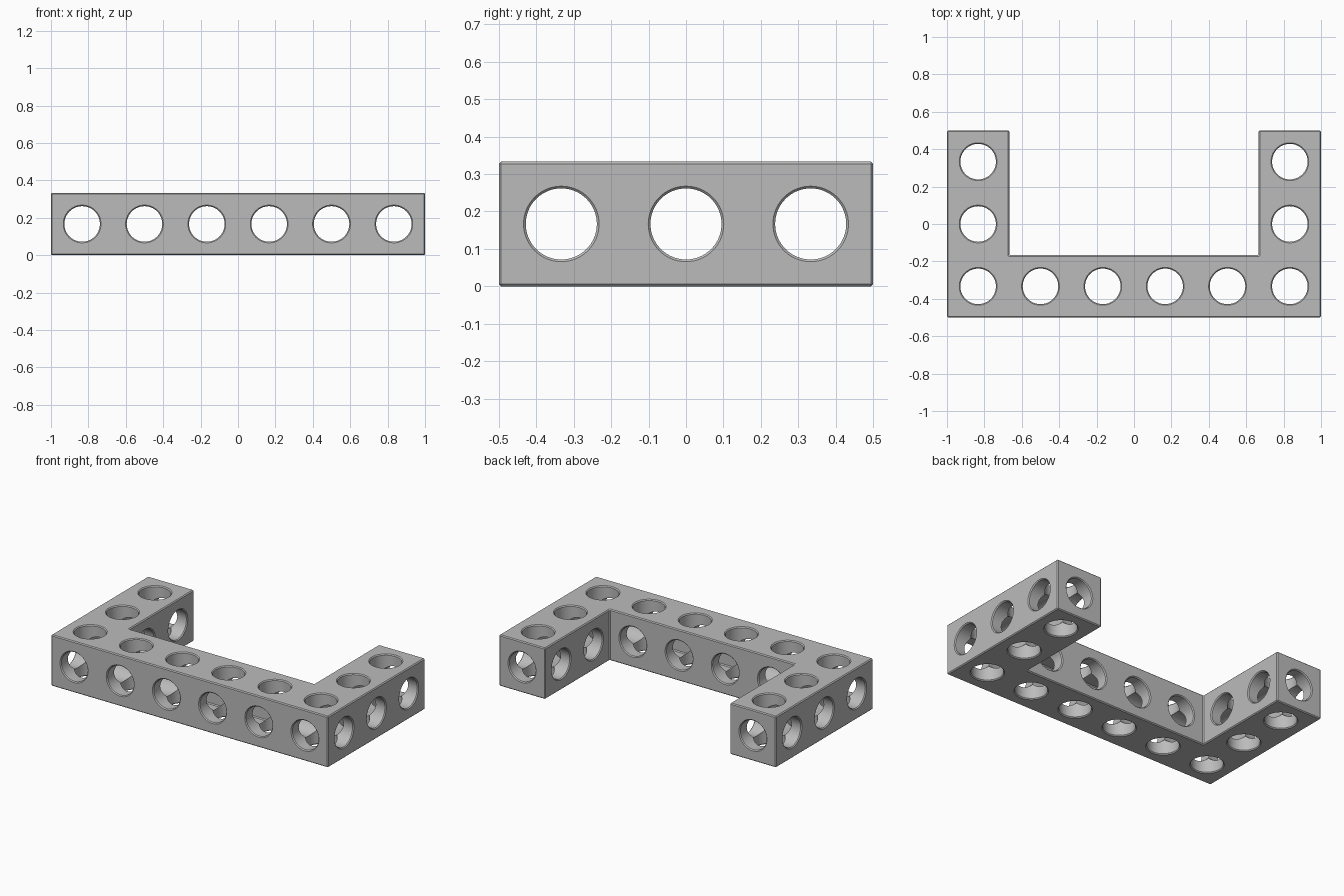
import bpy
import bmesh
import math
from mathutils import Matrix, Vector

if "Cube" in bpy.data.objects:
    bpy.data.objects.remove(bpy.data.objects["Cube"], do_unlink=True)

PITCH = 1 / 3       # hole spacing, also the beam's width and height
BORE = 0.095        # hole radius
CHAMFER = 0.006
SEGMENTS = 64
MID = PITCH / 2

grey = bpy.data.materials.new("Mid grey")
grey.use_nodes = True
colour = (0.5, 0.5, 0.5, 1)
grey.diffuse_color = colour
grey.node_tree.nodes["Principled BSDF"].inputs["Base Color"].default_value = colour


def make_object(name, bm):
    bmesh.ops.recalc_face_normals(bm, faces=bm.faces)
    mesh = bpy.data.meshes.new(name)
    bm.to_mesh(mesh)
    bm.free()
    mesh.materials.append(grey)
    obj = bpy.data.objects.new(name, mesh)
    bpy.context.collection.objects.link(obj)
    return obj


def add_drill(bm, axis, centre, length):
    """Closed round bar with flared ends, which chamfer the hole rims."""
    half = length / 2
    over = 0.01
    neck, flare = half - CHAMFER, BORE + CHAMFER + over
    profile = [(0, -half - over), (flare, -half - over), (BORE, -neck),
               (BORE, neck), (flare, half + over), (0, half + over)]
    part = bmesh.new()
    verts = [part.verts.new((r, 0, z)) for r, z in profile]
    edges = [part.edges.new(pair) for pair in zip(verts, verts[1:])]
    bmesh.ops.spin(part, geom=verts + edges, axis=(0, 0, 1), cent=(0, 0, 0),
                   angle=math.tau, steps=SEGMENTS)
    bmesh.ops.remove_doubles(part, verts=part.verts, dist=0.0001)
    turn = Vector(axis).to_track_quat("Z", "Y").to_matrix().to_4x4()
    part.transform(Matrix.Translation(centre) @ turn)
    temp = bpy.data.meshes.new("drill")
    part.to_mesh(temp)
    part.free()
    bm.from_mesh(temp)
    bpy.data.meshes.remove(temp)


# U-shaped beam
inner = 1 - PITCH
outline = [(-1, -0.5), (1, -0.5), (1, 0.5), (inner, 0.5), (inner, -0.5 + PITCH),
           (-inner, -0.5 + PITCH), (-inner, 0.5), (-1, 0.5)]
bm = bmesh.new()
base = bm.faces.new([bm.verts.new((x, y, 0)) for x, y in outline])
top = bmesh.ops.extrude_face_region(bm, geom=[base])["geom"]
bmesh.ops.translate(bm, vec=(0, 0, PITCH),
                    verts=[v for v in top if isinstance(v, bmesh.types.BMVert)])
beam = make_object("u_shaped_beam", bm)
bevel = beam.modifiers.new("edge chamfer", "BEVEL")
bevel.width = CHAMFER
bevel.segments = 1

# Hole centres along each direction
columns = [(i - 2.5) * PITCH for i in range(6)]
rows = [(i - 1) * PITCH for i in range(3)]
ends = (columns[0], columns[-1])

upright, lengthwise, crosswise = bmesh.new(), bmesh.new(), bmesh.new()
for x in columns:
    is_arm = x in ends
    for y in rows if is_arm else rows[:1]:
        add_drill(upright, (0, 0, 1), (x, y, MID), PITCH)
    if is_arm:
        add_drill(lengthwise, (0, 1, 0), (x, 0, MID), 1)
    else:
        add_drill(lengthwise, (0, 1, 0), (x, rows[0], MID), PITCH)
add_drill(crosswise, (1, 0, 0), (0, rows[0], MID), 2)
for x in ends:
    for y in rows[1:]:
        add_drill(crosswise, (1, 0, 0), (x, y, MID), PITCH)

cutters = [make_object(name, mesh) for name, mesh in (
    ("upright_hole_cutter", upright),
    ("lengthwise_hole_cutter", lengthwise),
    ("crosswise_hole_cutter", crosswise))]
for cutter in cutters:
    cutter.hide_render = True
    cut = beam.modifiers.new(cutter.name, "BOOLEAN")
    cut.operation = "DIFFERENCE"
    cut.solver = "EXACT"
    cut.object = cutter

# Apply the cuts, then smooth the bores and keep the rims sharp
bpy.ops.object.select_all(action="DESELECT")
bpy.context.view_layer.objects.active = beam
beam.select_set(True)
for name in [m.name for m in beam.modifiers]:
    bpy.ops.object.modifier_apply(modifier=name)
for cutter in cutters:
    bpy.data.objects.remove(cutter, do_unlink=True)
bpy.ops.object.shade_smooth_by_angle(angle=math.radians(30))
